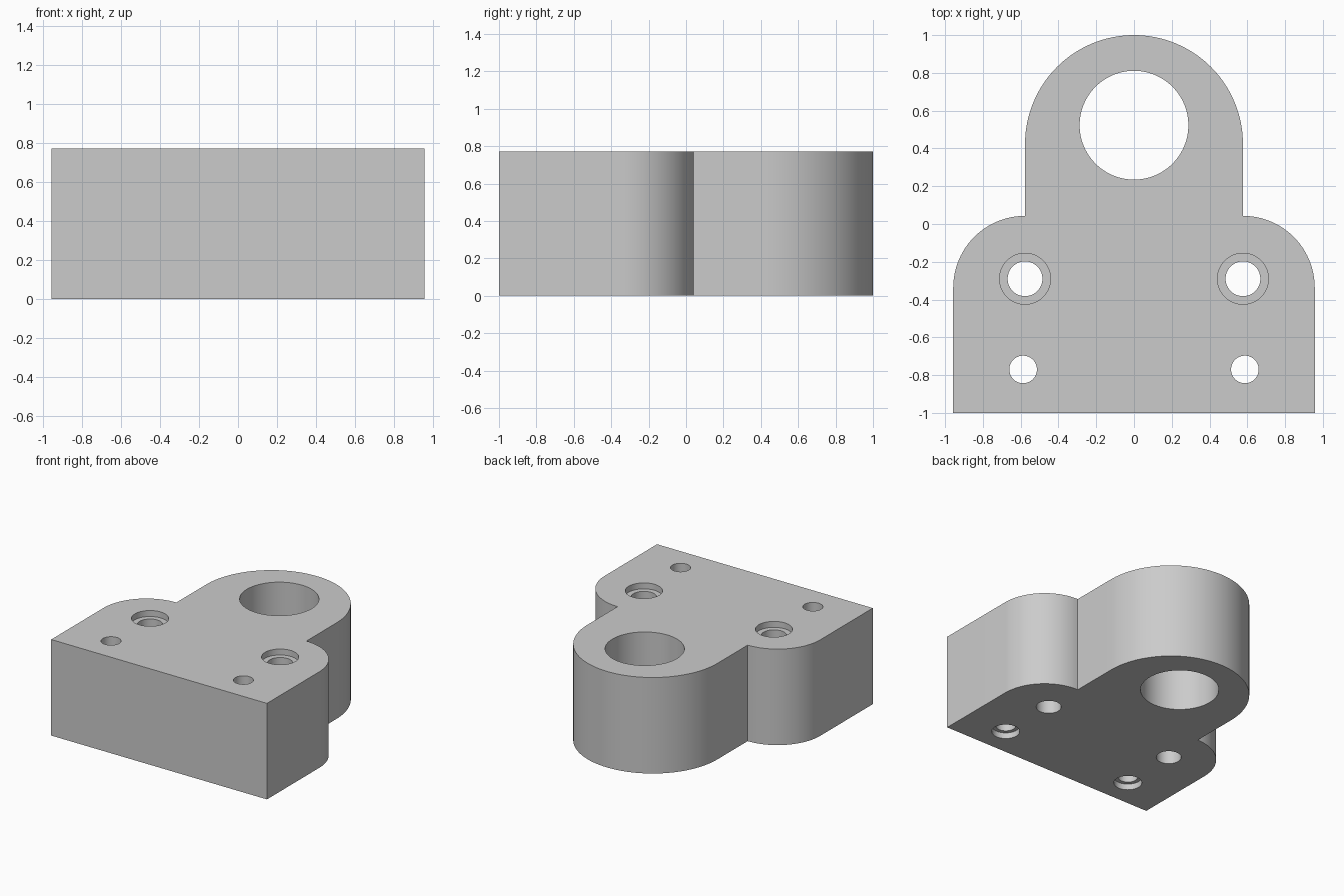
import bpy, bmesh
from math import pi, cos, sin

if "Cube" in bpy.data.objects:
    bpy.data.objects.remove(bpy.data.objects["Cube"], do_unlink=True)

HEIGHT = 0.77
HALF_WIDTH = 0.957
LUG_RADIUS = 0.577
EAR_RADIUS = HALF_WIDTH - LUG_RADIUS
EAR_Y = -0.337
STEP = 0.048      # counterbore depth
OVER = 0.1        # cutter overshoot

grey = bpy.data.materials.new("plain grey")
grey.use_nodes = True
grey.diffuse_color = (0.6, 0.6, 0.6, 1)
grey.node_tree.nodes["Principled BSDF"].inputs["Base Color"].default_value = (0.6, 0.6, 0.6, 1)


def make_object(name, bm):
    bmesh.ops.recalc_face_normals(bm, faces=bm.faces)
    mesh = bpy.data.meshes.new(name)
    bm.to_mesh(mesh)
    bm.free()
    mesh.materials.append(grey)
    obj = bpy.data.objects.new(name, mesh)
    bpy.context.collection.objects.link(obj)
    return obj


def arc(cx, cy, r, start, end, steps):
    angles = [start + (end - start) * i / steps for i in range(steps + 1)]
    return [(cx + r * cos(a), cy + r * sin(a)) for a in angles]


def make_cutter(name, x, y, profile, sides=64):
    """Stack of rings, one for each (radius, height), capped at both ends."""
    bm = bmesh.new()
    rings = [[bm.verts.new((px, py, z)) for px, py in arc(x, y, r, 0, 2 * pi, sides)[:-1]]
             for r, z in profile]
    for low, high in zip(rings, rings[1:]):
        for i in range(sides):
            j = (i + 1) % sides
            bm.faces.new((low[i], low[j], high[j], high[i]))
    bm.faces.new(rings[0][::-1])
    bm.faces.new(rings[-1])
    obj = make_object(name, bm)
    obj.hide_render = True
    return obj


# Block outline: straight front, rounded ears, round lug at the back
ear = arc(LUG_RADIUS, EAR_Y, EAR_RADIUS, 0, pi / 2, 24)
lug = arc(0, 1 - LUG_RADIUS, LUG_RADIUS, 0, pi, 64)
outline = [(HALF_WIDTH, -1)] + ear + lug
outline += [(-x, y) for x, y in reversed(ear)] + [(-HALF_WIDTH, -1)]

bm = bmesh.new()
base = bm.faces.new([bm.verts.new((x, y, 0)) for x, y in outline])
raised = bmesh.ops.extrude_face_region(bm, geom=[base])["geom"]
bmesh.ops.translate(bm, vec=(0, 0, HEIGHT),
                    verts=[g for g in raised if isinstance(g, bmesh.types.BMVert)])
block = make_object("mounting_block", bm)

# Holes: main bore, top counterbored pair, bottom counterbored pair
low, high = -OVER, HEIGHT + OVER
cutters = [make_cutter("bore_cutter", 0, 0.523, [(0.288, low), (0.288, high)], 96)]
for side, s in (("left", 1), ("right", -1)):
    shelf = HEIGHT - STEP
    cutters.append(make_cutter(side + "_rear_hole_cutter", s * 0.577, -0.29,
                               [(0.092, low), (0.092, shelf), (0.135, shelf), (0.135, high)]))
    cutters.append(make_cutter(side + "_front_hole_cutter", s * 0.587, -0.77,
                               [(0.103, low), (0.103, STEP), (0.073, STEP), (0.073, high)]))

bpy.ops.object.select_all(action="DESELECT")
block.select_set(True)
bpy.context.view_layer.objects.active = block
for cutter in cutters:
    mod = block.modifiers.new(cutter.name, "BOOLEAN")
    mod.operation = "DIFFERENCE"
    mod.solver = "EXACT"
    mod.object = cutter
    bpy.ops.object.modifier_apply(modifier=mod.name)
    bpy.data.objects.remove(cutter, do_unlink=True)

bpy.ops.object.shade_smooth_by_angle(angle=pi / 6)
